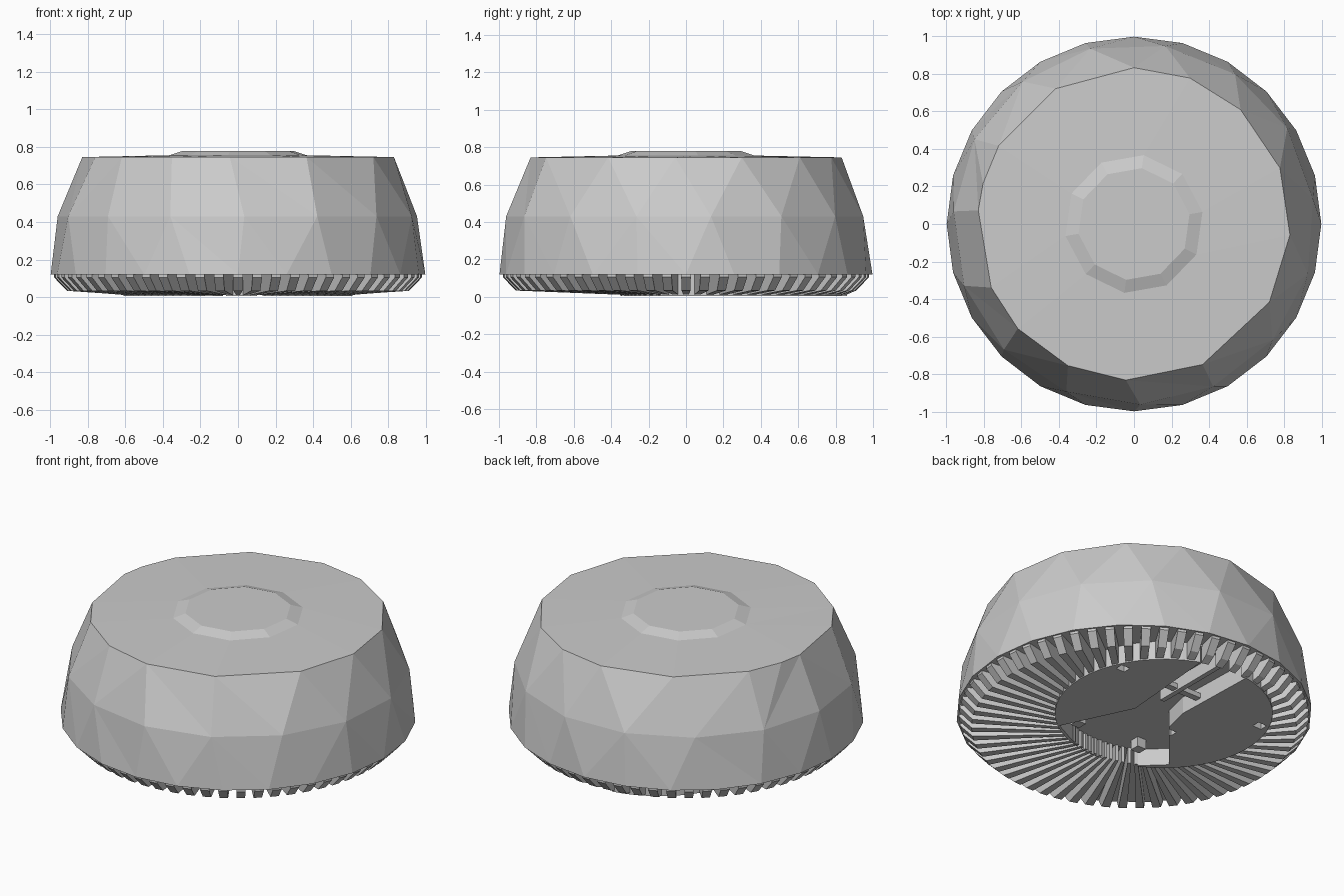
import bpy, bmesh, math
from mathutils import Vector

if "Cube" in bpy.data.objects:
    bpy.data.objects.remove(bpy.data.objects["Cube"])

def make(name, verts, faces):
    bm = bmesh.new()
    vs = [bm.verts.new(v) for v in verts]
    for f in faces:
        bm.faces.new([vs[i] for i in f])
    bmesh.ops.recalc_face_normals(bm, faces=bm.faces)
    me = bpy.data.meshes.new(name)
    bm.to_mesh(me)
    bm.free()
    ob = bpy.data.objects.new(name, me)
    bpy.context.collection.objects.link(ob)
    return ob

def prism(name, pts, z0, z1):
    n = len(pts)
    verts = [(x, y, z) for z in (z0, z1) for x, y in pts]
    faces = [tuple(range(n)), tuple(range(n, 2 * n))]
    faces += [(i, (i + 1) % n, n + (i + 1) % n, n + i) for i in range(n)]
    return make(name, verts, faces)

def box(name, x, y, w, d, z0, z1):
    return prism(name, [(x - w/2, y - d/2), (x + w/2, y - d/2),
                        (x + w/2, y + d/2), (x - w/2, y + d/2)], z0, z1)

def zip_rings(a, b, sa, sb):
    """Triangles between two rings of sorted angles with different counts."""
    na, nb, i, j, out = len(a), len(b), 0, 0, []
    ang = lambda r, k: r[k % len(r)] + 360 * (k // len(r))
    while i < na or j < nb:
        if j == nb or (i < na and ang(a, i + 1) <= ang(b, j + 1)):
            out.append((sa + i % na, sa + (i + 1) % na, sb + j % nb))
            i += 1
        else:
            out.append((sa + i % na, sb + (j + 1) % nb, sb + j % nb))
            j += 1
    return out

# Faceted shell with raised top disc: rings of (angles, radius, z)
top = [21, 47, 69, 90, 120, 150, 165, 175, 204, 222, 245, 267, 296, 330, 356]
top = [t - 360 if t == 356 else t for t in top]
top.sort()
even = lambda n, off: [off + 360 * k / n for k in range(n)]
rings = [(even(24, 0), 0.997, 0.12),
         (even(15, 8), 0.962, 0.43),
         (top, 0.832, 0.745),
         (even(10, 10), 0.37, 0.755),
         (even(10, 10), 0.30, 0.778)]
verts, faces, starts = [], [], []
for angs, r, z in rings:
    starts.append(len(verts))
    verts += [(r * math.cos(math.radians(t)), r * math.sin(math.radians(t)), z) for t in angs]
for k in range(len(rings) - 1):
    faces += zip_rings(rings[k][0], rings[k + 1][0], starts[k], starts[k + 1])
faces.append(tuple(range(24)))
faces.append(tuple(range(starts[-1], len(verts))))
make("shell", verts, faces)

# Off-centre base plate
C, R = Vector((0, 0.26)), 0.61
plate = prism("base_plate", [(C.x + R * math.cos(math.tau * k / 48),
                              C.y + R * math.sin(math.tau * k / 48)) for k in range(48)],
              0.005, 0.125)

# Cable bay and channel cut into the plate
bay = prism("bay_cutter", [(.36, -.22), (.16, .2), (.22, .95), (-.1, .95), (-.08, .33),
                           (-.12, .16), (-.39, -.16), (-.19, -.35), (.12, -.34)],
            -0.1, 0.11)
holes = [box("hole_cutter", x, y, .06, .05, -0.1, 0.06)
         for x, y in ((.5, .5), (-.5, .5), (-.16, .12))]
for cutter in [bay] + holes:
    m = plate.modifiers.new("cut", 'BOOLEAN')
    m.object = cutter
    m.solver = 'EXACT'
    cutter.hide_render = True
    cutter.display_type = 'WIRE'

# Divider, clip and posts inside the bay
box("channel_divider", .07, .58, .03, .5, .03, .12)
box("cable_clip", .06, .46, .3, .04, .04, .07)
for x, y in ((.24, -.2), (-.2, -.2)):
    box("bay_post", x, y, .06, .06, .05, .12)

# Radial vent ribs from the plate edge to the rim
def plate_edge(d):
    p = C.dot(d)
    return p + math.sqrt(p * p - C.length_squared + R * R)

N = 60
verts, faces = [], []
for k in range(N):
    s = len(verts)
    for side in (-1, 1):
        a = math.tau * (k + side * 0.25) / N
        d = Vector((math.cos(a), math.sin(a)))
        t = min(plate_edge(d) - 0.015, 0.87)
        for r, z in ((t, 0.125), (t, 0.01), (0.91, 0.033), (0.98, 0.105), (0.98, 0.125)):
            verts.append((d.x * r, d.y * r, z))
    faces += [tuple(range(s, s + 5)), tuple(range(s + 5, s + 10))]
    faces += [(s + i, s + (i + 1) % 5, s + 5 + (i + 1) % 5, s + 5 + i) for i in range(5)]
make("vent_ribs", verts, faces)
